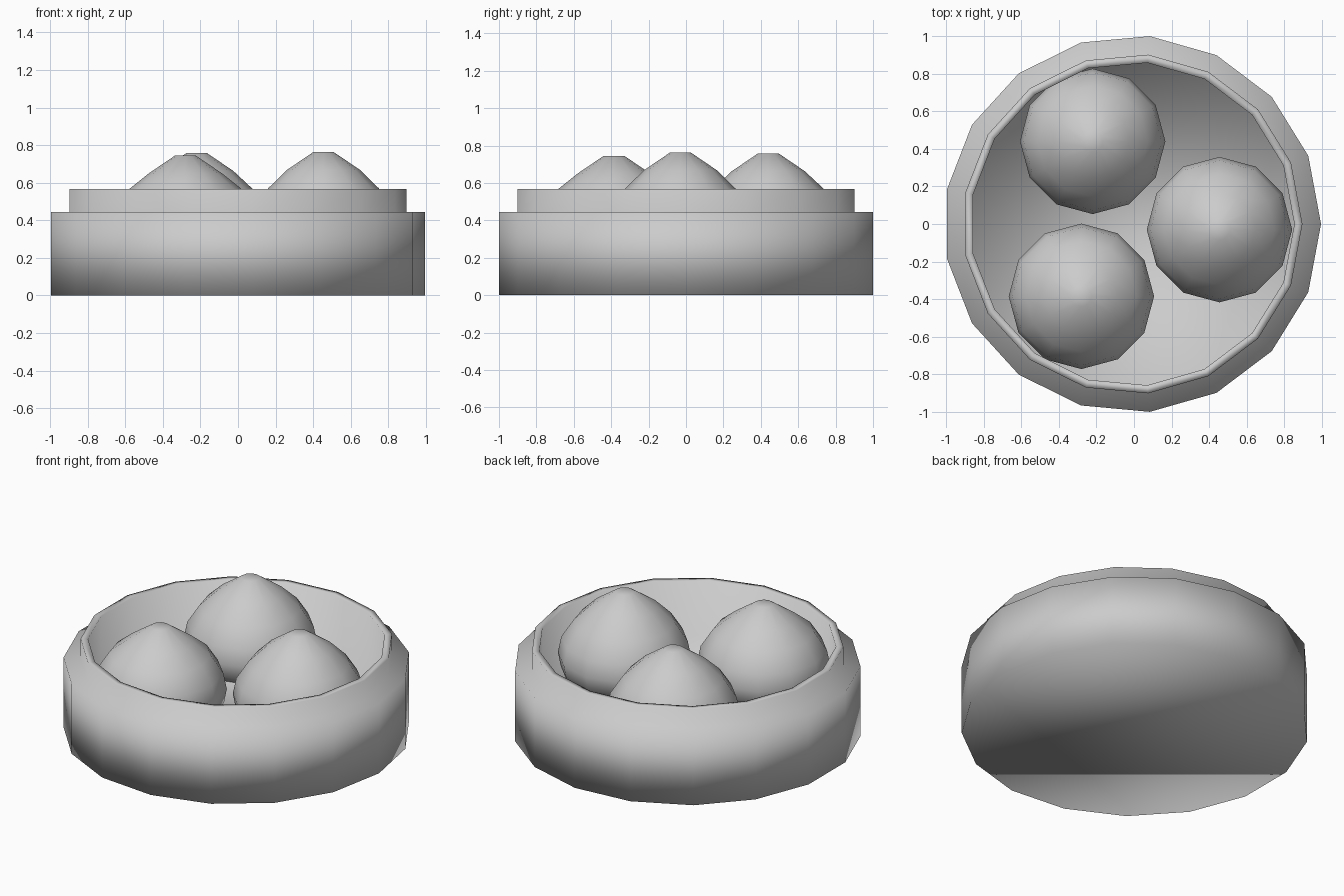
import bpy, bmesh, math

if "Cube" in bpy.data.objects:
    bpy.data.objects.remove(bpy.data.objects["Cube"])


def lathe(name, profile, sides, location=(0, 0, 0), turn=0.0):
    """Revolve (radius, z) points; open ends are capped flat, radius 0 is a pole."""
    bm = bmesh.new()
    rings = []
    for r, z in profile:
        if r == 0:
            rings.append([bm.verts.new((0, 0, z))])
        else:
            rings.append([bm.verts.new((r * math.cos(turn + 2 * math.pi * i / sides),
                                        r * math.sin(turn + 2 * math.pi * i / sides), z))
                          for i in range(sides)])
    for a, b in zip(rings, rings[1:]):
        for i in range(sides):
            j = (i + 1) % sides
            if len(b) == 1:
                bm.faces.new((a[i], a[j], b[0]))
            else:
                bm.faces.new((a[i], a[j], b[j], b[i]))
    for ring in (rings[0], rings[-1]):
        if len(ring) > 1:
            bm.faces.new(ring)
    bmesh.ops.recalc_face_normals(bm, faces=bm.faces)
    mesh = bpy.data.meshes.new(name)
    bm.to_mesh(mesh)
    bm.free()
    for p in mesh.polygons:
        p.use_smooth = True
    obj = bpy.data.objects.new(name, mesh)
    obj.location = location
    bpy.context.collection.objects.link(obj)
    return obj


# Steamer basket: outer band, ledge, raised rim, inner wall and floor
FLOOR = 0.22
lathe("steamer_basket",
      [(1.004, 0), (1.004, 0.445), (0.905, 0.445), (0.905, 0.567),
       (0.862, 0.567), (0.862, FLOOR)],
      17, location=(-0.0085, 0, 0))

# Three pinched buns resting on the floor
bun = [(0.30, FLOOR - 0.01), (0.37, 0.27), (0.387, 0.36), (0.367, 0.46),
       (0.295, 0.57), (0.195, 0.668), (0.055, 0.763), (0, 0.763)]
for name, x, y, drop in (("bun_back", -0.22, 0.44, 0.005),
                         ("bun_front", -0.28, -0.385, 0.018),
                         ("bun_right", 0.455, -0.03, 0.0)):
    top = [(r, z - drop if z > 0.6 else z) for r, z in bun]
    lathe(name, top, 12, location=(x, y, 0))
